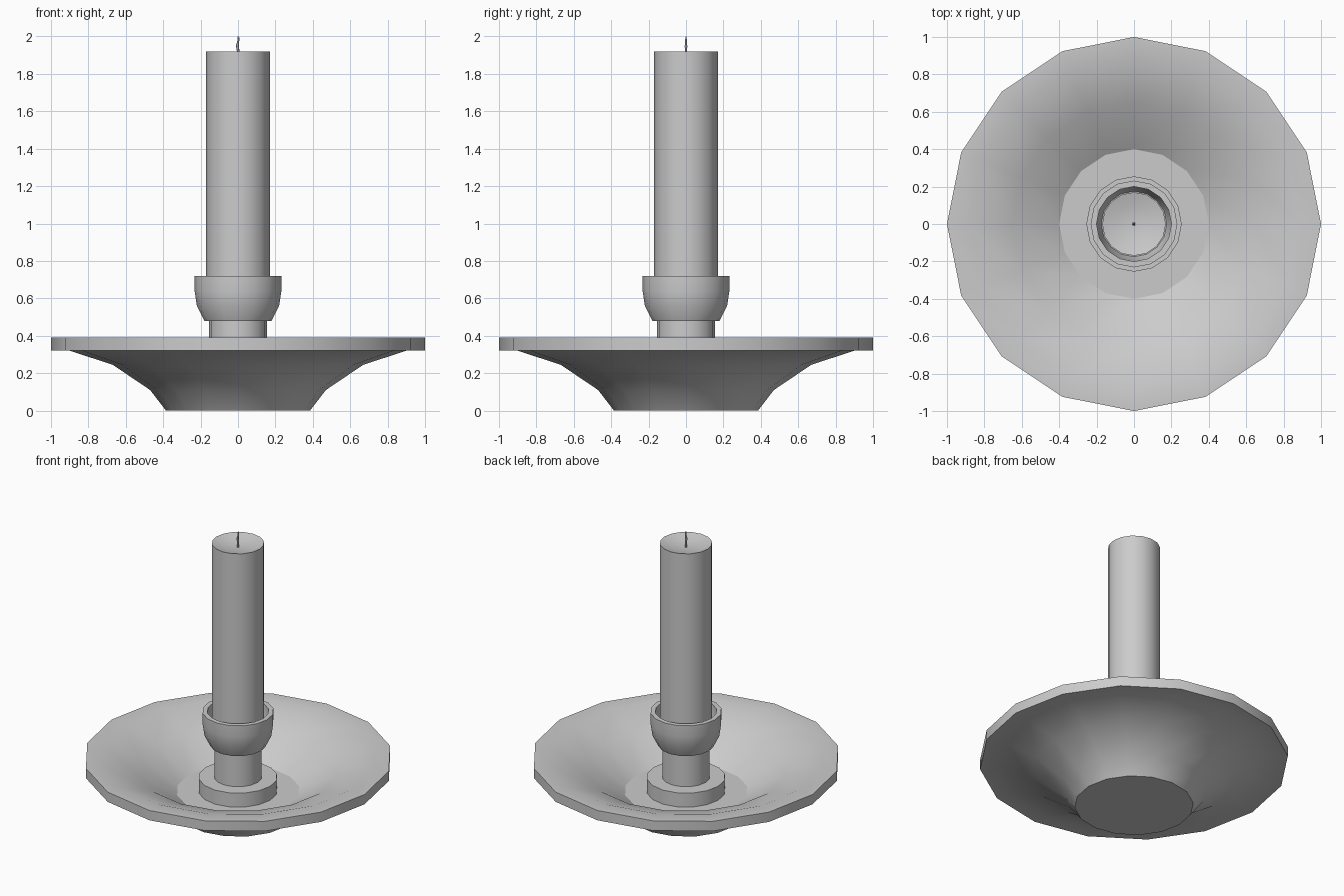
import bpy, bmesh
from math import cos, sin, tau, radians

if "Cube" in bpy.data.objects:
    bpy.data.objects.remove(bpy.data.objects["Cube"])


def lathe(name, profile, sides=16):
    """Revolve (radius, z) points about z; points at radius 0 become poles."""
    bm = bmesh.new()
    rings = []
    for r, z in profile:
        if r == 0:
            rings.append([bm.verts.new((0, 0, z))] * sides)
        else:
            rings.append([bm.verts.new((r * cos(tau * i / sides), r * sin(tau * i / sides), z))
                          for i in range(sides)])
    for a, b in zip(rings, rings[1:]):
        for i in range(sides):
            j = (i + 1) % sides
            bm.faces.new(list(dict.fromkeys((a[i], a[j], b[j], b[i]))))
    bmesh.ops.recalc_face_normals(bm, faces=bm.faces)
    mesh = bpy.data.meshes.new(name)
    bm.to_mesh(mesh)
    bm.free()
    obj = bpy.data.objects.new(name, mesh)
    bpy.context.collection.objects.link(obj)
    bpy.ops.object.select_all(action='DESELECT')
    obj.select_set(True)
    bpy.context.view_layer.objects.active = obj
    bpy.ops.object.shade_smooth_by_angle(angle=radians(30))
    return obj


# Wide drip dish
lathe("drip_dish", [(0, 0), (0.385, 0), (0.47, 0.11), (0.67, 0.245), (0.90, 0.32), (1, 0.32),
                    (1, 0.39), (0.89, 0.39), (0.65, 0.305), (0.40, 0.15), (0, 0.15)])

# Stepped foot, stem and hollow cup
lathe("candle_socket", [(0, 0.15), (0.255, 0.15), (0.255, 0.25), (0.155, 0.25), (0.155, 0.48),
                        (0.18, 0.48), (0.22, 0.56), (0.232, 0.64), (0.232, 0.72), (0.20, 0.72),
                        (0.20, 0.64), (0.175, 0.56), (0, 0.56)])

# Candle with a slightly hollowed top
lathe("candle", [(0, 0.56), (0.17, 0.56), (0.17, 1.92), (0.10, 1.90), (0, 1.89)])

# Thin wavy wick
wick = lathe("wick", [(0, 1.88), (0.008, 1.88), (0.007, 1.92), (0.008, 1.95),
                      (0.005, 1.98), (0.004, 2.0), (0, 2.0)], sides=6)
for v in wick.data.vertices:
    v.co.x += 0.003 * sin((v.co.z - 1.88) * 70)
